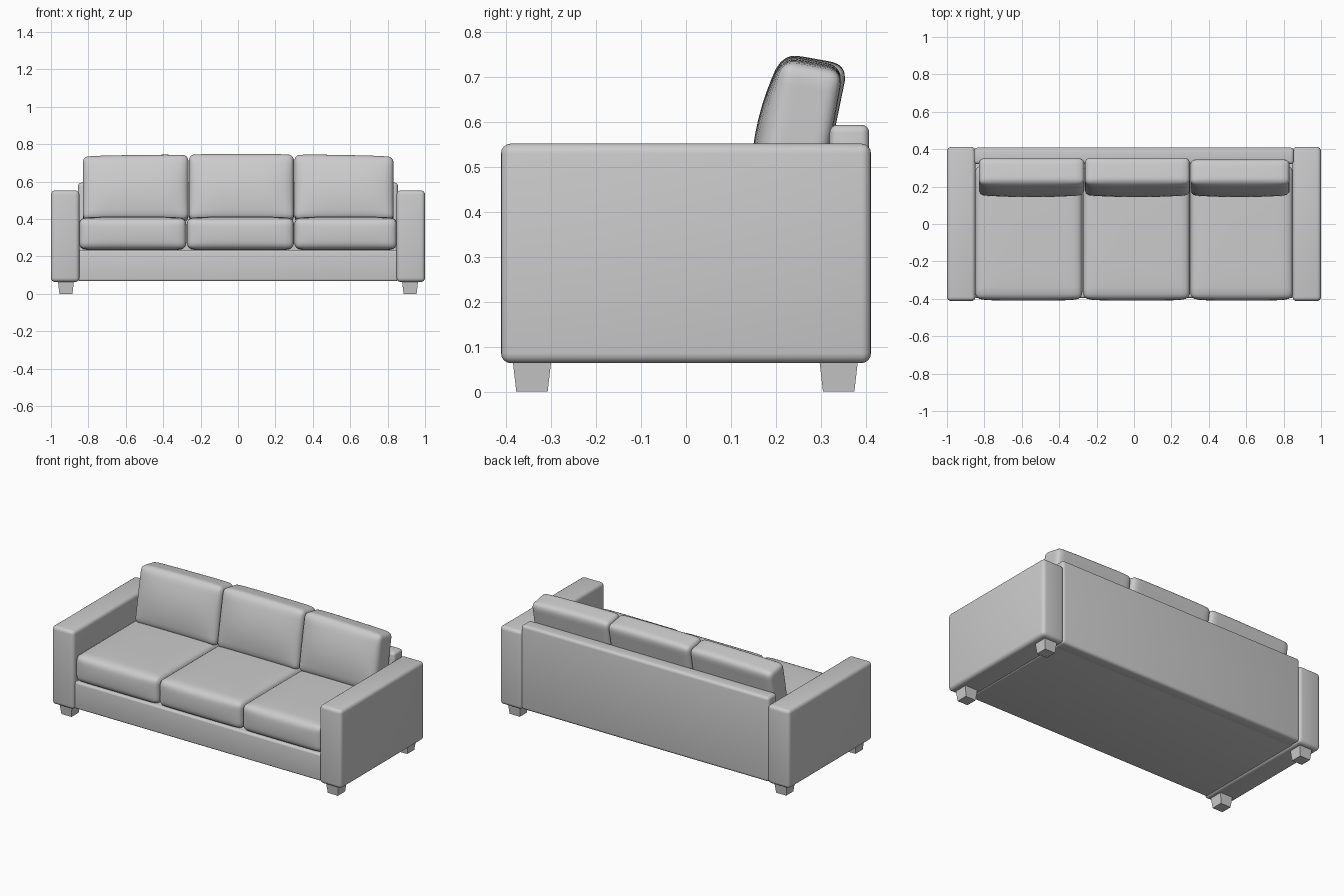
import bpy, bmesh, math
from mathutils import Vector

if "Cube" in bpy.data.objects:
    bpy.data.objects.remove(bpy.data.objects["Cube"])

fabric = bpy.data.materials.new("grey upholstery")
fabric.diffuse_color = (0.6, 0.6, 0.6, 1)
fabric.use_nodes = True
fabric.node_tree.nodes["Principled BSDF"].inputs["Base Color"].default_value = fabric.diffuse_color


def finish(bm, name):
    bmesh.ops.recalc_face_normals(bm, faces=bm.faces)
    mesh = bpy.data.meshes.new(name)
    bm.to_mesh(mesh)
    bm.free()
    mesh.materials.append(fabric)
    ob = bpy.data.objects.new(name, mesh)
    bpy.context.collection.objects.link(ob)
    return ob


def smooth(ob, angle=40):
    bpy.ops.object.select_all(action='DESELECT')
    ob.select_set(True)
    bpy.context.view_layer.objects.active = ob
    bpy.ops.object.shade_smooth_by_angle(angle=math.radians(angle))


def box(name, lo, hi, radius):
    """Box between two corners with rounded edges."""
    bm = bmesh.new()
    bmesh.ops.create_cube(bm, size=1)
    for v in bm.verts:
        v.co = Vector([a + (b - a) * (c + 0.5) for a, b, c in zip(lo, hi, v.co)])
    bmesh.ops.bevel(bm, geom=bm.edges[:], offset=radius, segments=4,
                    profile=0.5, affect='EDGES')
    ob = finish(bm, name)
    smooth(ob)
    return ob


def cushion(name, x0, x1, profile, radius, puff, tilt=0.0):
    """Soft rounded block. profile: (y, z) of bottom front, bottom back,
    top back, top front. puff: bulge of the front and the top/bottom."""
    bf, bb, tb, tf = [Vector(p) for p in profile]
    half = Vector((x1 - x0, ((bb - bf).length + (tb - tf).length) / 2,
                   ((tf - bf).length + (tb - bb).length) / 2)) / 2
    bm = bmesh.new()
    bmesh.ops.create_cube(bm, size=2)
    bmesh.ops.subdivide_edges(bm, edges=bm.edges[:], cuts=15, use_grid_fill=True)
    for v in bm.verts:
        # rounded box, with the grid denser near the edges
        p = Vector([h * math.sin(c * math.pi / 2) for h, c in zip(half, v.co)])
        q = Vector([max(-(h - radius), min(h - radius, c)) for h, c in zip(half, p)])
        p = q + (p - q).normalized() * radius
        u, d, w = [c / h for c, h in zip(p, half)]
        # fit into the side profile
        s, t = (d + 1) / 2, (w + 1) / 2
        yz = bf.lerp(bb, s).lerp(tf.lerp(tb, s), t)
        # puffed faces
        y = yz.x + puff[0] * min(d, 0) * (1 - u ** 4) * (1 - w * w)
        z = yz.y + puff[1] * w * (1 - u ** 4) * (1 - d ** 4) + tilt * u * t
        v.co = ((x0 + x1) / 2 + u * half.x, y, z)
    ob = finish(bm, name)
    smooth(ob, 60)


# frame
box("base", (-0.855, -0.395, 0.067), (0.855, 0.35, 0.235), 0.012)
box("backrest", (-0.855, 0.32, 0.067), (0.855, 0.408, 0.594), 0.018)

for side, s in (("left", -1), ("right", 1)):
    xs = sorted((s * 0.848, s * 1.0))
    box(side + "_arm", (xs[0], -0.412, 0.063), (xs[1], 0.412, 0.552), 0.022)
    # tapered feet
    for end, y in (("front", -0.343), ("back", 0.34)):
        bm = bmesh.new()
        bmesh.ops.create_cube(bm, size=1)
        for v in bm.verts:
            k = 0.086 if v.co.z > 0 else 0.07
            v.co = (s * 0.92 + v.co.x * k, y + v.co.y * k, 0.07 if v.co.z > 0 else 0)
        finish(bm, f"{side}_{end}_foot")

# seat cushions
for i, (a, b) in enumerate(((-0.85, -0.276), (-0.274, 0.299), (0.301, 0.85))):
    cushion(f"seat_cushion_{i + 1}", a, b,
            ((-0.4, 0.238), (0.31, 0.238), (0.31, 0.405), (-0.4, 0.405)),
            0.035, (0.01, 0.008))

# leaning back cushions
for i, (a, b, top, back, tilt) in enumerate((
        (-0.83, -0.265, 0.738, 0.357, 0.004),
        (-0.263, 0.299, 0.744, 0.36, 0.0),
        (0.301, 0.832, 0.738, 0.35, -0.005))):
    cushion(f"back_cushion_{i + 1}", a, b,
            ((0.15, 0.4), (0.29, 0.38), (back, top - 0.022), (0.214, top + 0.004)),
            0.03, (0.028, 0.006), tilt)
